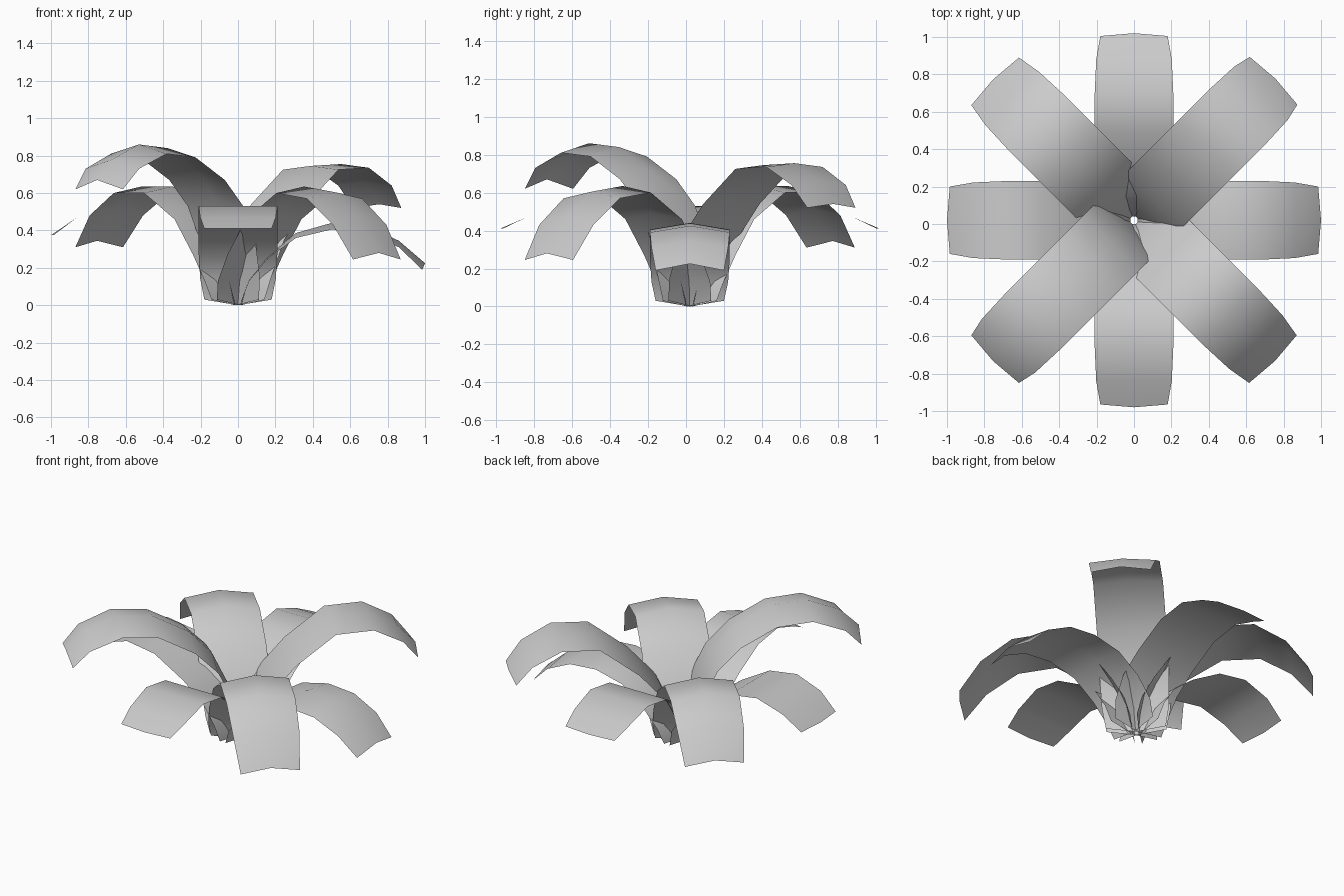
import bpy, bmesh, math

if "Cube" in bpy.data.objects:
    bpy.data.objects.remove(bpy.data.objects["Cube"])

CENTRE_Y = 0.02

def leaf(name, angle, profile, arch):
    """Thin arching strip: profile is (radius, height) from root to tip."""
    a = math.radians(angle)
    ox, oy = math.cos(a), math.sin(a)
    n = len(profile)
    bm = bmesh.new()
    rows = []
    for i, (r, z) in enumerate(profile):
        end = min(i, n - 1 - i)
        half = {0: 0.18, 1: 0.202}.get(end, 0.21)
        row = []
        for s in (-1, 0, 1):
            rr, zz = r, z
            if s == 0:                      # raised midrib, pointed ends
                zz += arch * min(1, i / 4)
                if i == 0:
                    zz -= 0.03
                if i == n - 1:
                    rr += 0.015
            row.append(bm.verts.new((ox * rr - oy * s * half,
                                     oy * rr + ox * s * half + CENTRE_Y, zz)))
        rows.append(row)
    for p, q in zip(rows, rows[1:]):
        for k in range(2):
            f = bm.faces.new((p[k], q[k], q[k + 1], p[k + 1]))
            f.smooth = True
    bmesh.ops.recalc_face_normals(bm, faces=bm.faces)
    me = bpy.data.meshes.new(name)
    bm.to_mesh(me)
    bm.free()
    bpy.context.collection.objects.link(bpy.data.objects.new(name, me))

# Straight leaves
straight = [(0.02, 0.03), (0.05, 0.14), (0.13, 0.27), (0.27, 0.38),
            (0.48, 0.50), (0.68, 0.53), (0.86, 0.47), (0.985, 0.375)]
level = [(r, z if r < 0.9 else 0.41) for r, z in straight]
low = [(0.02, 0.03), (0.06, 0.13), (0.16, 0.25), (0.31, 0.36),
       (0.50, 0.405), (0.69, 0.39), (0.86, 0.31), (0.985, 0.19)]
leaf("leaf_left", 180, straight, 0.0)
leaf("leaf_front", 270, level, 0.0)
leaf("leaf_back", 90, level, 0.0)
leaf("leaf_right", 0, low, 0.035)

# Diagonal leaves
root = [(0.02, 0.03), (0.05, 0.13), (0.13, 0.27), (0.27, 0.46)]
leaf("leaf_front_right", 315,
     root + [(0.50, 0.60), (0.73, 0.57), (0.92, 0.43), (1.05, 0.245)], 0.035)
leaf("leaf_back_left", 135,
     root + [(0.50, 0.60), (0.73, 0.60), (0.92, 0.48), (1.05, 0.31)], 0.035)
leaf("leaf_back_right", 45,
     [(0.02, 0.03), (0.05, 0.15), (0.14, 0.35), (0.31, 0.54),
      (0.55, 0.725), (0.78, 0.735), (0.96, 0.64), (1.055, 0.52)], 0.02)
leaf("leaf_front_left", 225,
     [(0.02, 0.03), (0.04, 0.17), (0.08, 0.35), (0.17, 0.53), (0.31, 0.67),
      (0.53, 0.79), (0.75, 0.81), (0.95, 0.73), (1.05, 0.62)], 0.05)
